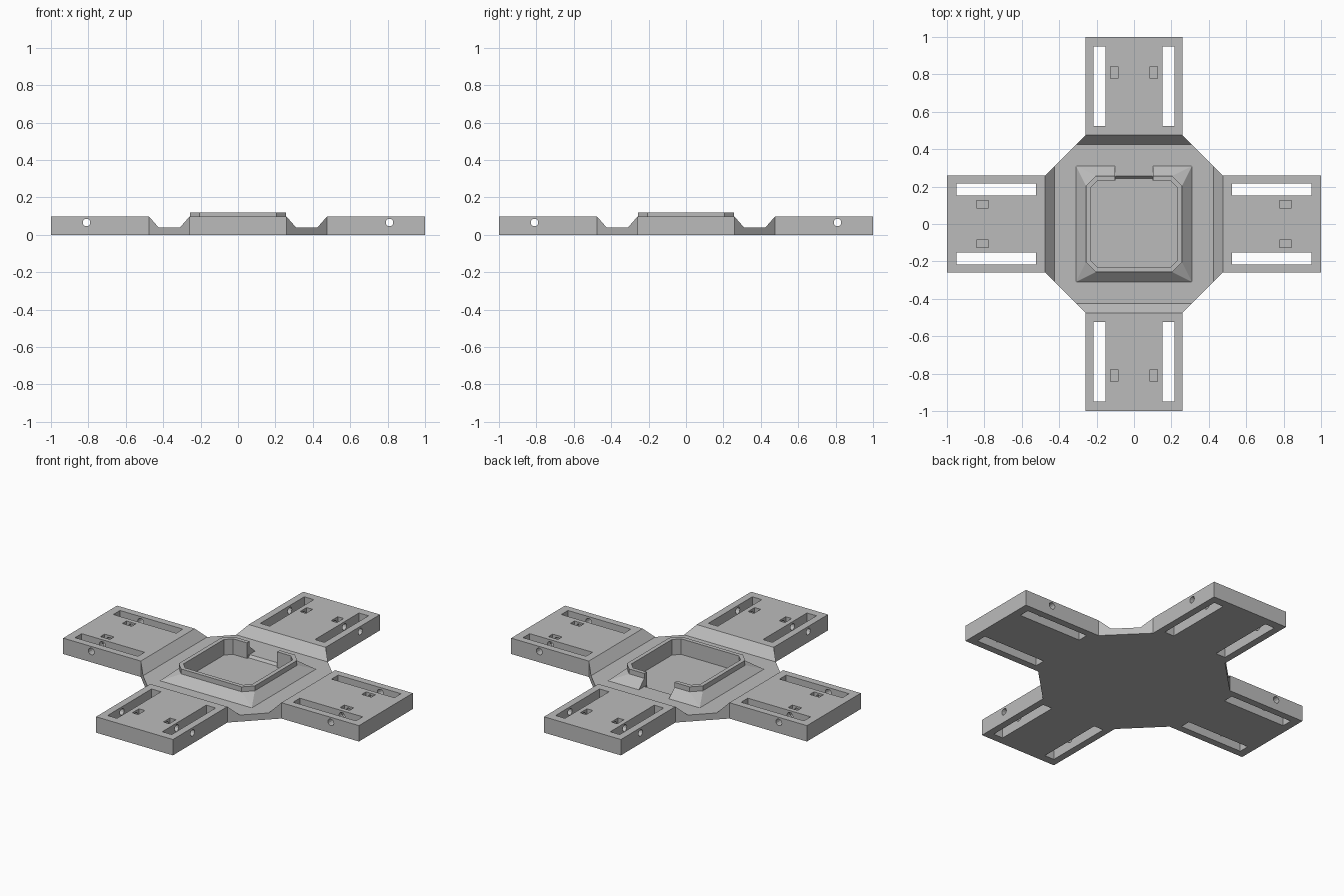
import bpy, bmesh, math
from mathutils import Matrix, Vector

cube = bpy.data.objects.get("Cube")
if cube:
    bpy.data.objects.remove(cube)

grey = bpy.data.materials.new("plain grey")
grey.use_nodes = True
colour = (0.5, 0.5, 0.5, 1)
grey.diffuse_color = colour
grey.node_tree.nodes["Principled BSDF"].inputs["Base Color"].default_value = colour

PLATE, ARM = 0.04, 0.097            # plate and arm heights
HALF, INNER, OUTER = 0.26, 0.425, 0.475
FLOOR, SHOULDER, RIM = 0.025, 0.09, 0.12


def finish(name, bm):
    bmesh.ops.recalc_face_normals(bm, faces=bm.faces)
    mesh = bpy.data.meshes.new(name)
    bm.to_mesh(mesh)
    bm.free()
    mesh.materials.append(grey)
    obj = bpy.data.objects.new(name, mesh)
    bpy.context.collection.objects.link(obj)
    return obj


def loft(name, rings):
    """Closed solid skinned through rings of equal point count."""
    bm = bmesh.new()
    loops = [[bm.verts.new(p) for p in ring] for ring in rings]
    n = len(loops[0])
    for a, b in zip(loops, loops[1:]):
        for i in range(n):
            j = (i + 1) % n
            bm.faces.new((a[i], a[j], b[j], b[i]))
    bm.faces.new(loops[0])
    bm.faces.new(loops[-1])
    return finish(name, bm)


def hull(name, points):
    bm = bmesh.new()
    for p in points:
        bm.verts.new(p)
    bmesh.ops.convex_hull(bm, input=bm.verts)
    bmesh.ops.dissolve_limit(bm, angle_limit=0.01, verts=bm.verts, edges=bm.edges)
    return finish(name, bm)


def box(name, x0, x1, y0, y1, z0, z1):
    return hull(name, [(x, y, z) for x in (x0, x1) for y in (y0, y1) for z in (z0, z1)])


def octagon(side, corner, z):
    quarter = [(side, -corner), (side, corner)]
    ring = []
    for k in range(4):
        turn = Matrix.Rotation(k * math.pi / 2, 3, "Z")
        ring += [turn @ Vector((x, y, z)) for x, y in quarter]
    return ring


def cut(obj, cutters):
    for cutter in cutters:
        mod = obj.modifiers.new("cut", "BOOLEAN")
        mod.operation = "DIFFERENCE"
        mod.solver = "EXACT"
        mod.object = cutter
    graph = bpy.context.evaluated_depsgraph_get()
    mesh = bpy.data.meshes.new_from_object(obj.evaluated_get(graph))
    obj.modifiers.clear()
    obj.data = mesh
    for cutter in cutters:
        bpy.data.objects.remove(cutter)


# Arm: sloped root flaring out to the plate corners, then a straight block
def section(x, half, height):
    return [(x, -half, 0), (x, half, 0), (x, half, height), (x, -half, height)]


arm = loft("left_arm", [section(INNER, HALF + OUTER - INNER, PLATE),
                        section(OUTER, HALF, ARM), section(1, HALF, ARM)])
cutters = []
for s in (-1, 1):
    cutters.append(box("slot_cutter", 0.525, 0.95, s * 0.153, s * 0.217, -1, 1))
    cutters.append(box("pocket_cutter", 0.778, 0.842, s * 0.085, s * 0.125, 0.044, 1))
# Cross hole through both arm sides
sides = 12
circle = [(0.81 + 0.02 * math.cos(2 * math.pi * i / sides),
           0.066 + 0.02 * math.sin(2 * math.pi * i / sides)) for i in range(sides)]
cutters.append(loft("hole_cutter", [[(x, y, z) for x, z in circle] for y in (-0.5, 0.5)]))
cut(arm, cutters)

# The same arm on the other three sides
for k, name in enumerate(("back_arm", "right_arm", "front_arm"), 1):
    copy = bpy.data.objects.new(name, arm.data.copy())
    copy.data.transform(Matrix.Rotation(k * math.pi / 2, 4, "Z"))
    bpy.context.collection.objects.link(copy)

# Eight-sided centre plate with a shallow recess and a ramp at the opening
flare = HALF + OUTER - INNER
plate = loft("centre_plate", [octagon(INNER, flare, z) for z in (0, PLATE)])
recess = loft("recess_cutter", [octagon(0.232, 0.195, z) for z in (FLOOR, 1)])
ramp = hull("ramp_cutter", [(x, y, z) for x in (-0.1, 0.1) for y, z in
                            ((0.2, FLOOR), (0.244, FLOOR), (0.258, PLATE + 0.002), (0.2, 0.1))])
cut(plate, [recess, ramp])

# Socket: flared skirt, upright rim, hollow centre, open at the back
top = octagon(0.257, 0.205, SHOULDER)
skirt = [(x, y, PLATE) for x in (-0.31, 0.31) for y in (-0.31, 0.31)]
base = hull("socket_skirt", skirt + top)
rim = loft("socket_rim", [octagon(0.257, 0.205, z) for z in (SHOULDER, RIM)])
for part in (base, rim):
    cut(part, [loft("hollow_cutter", [octagon(0.232, 0.195, z) for z in (0, 1)]),
               box("opening_cutter", -0.102, 0.102, 0.15, 0.5, 0, 1)])
